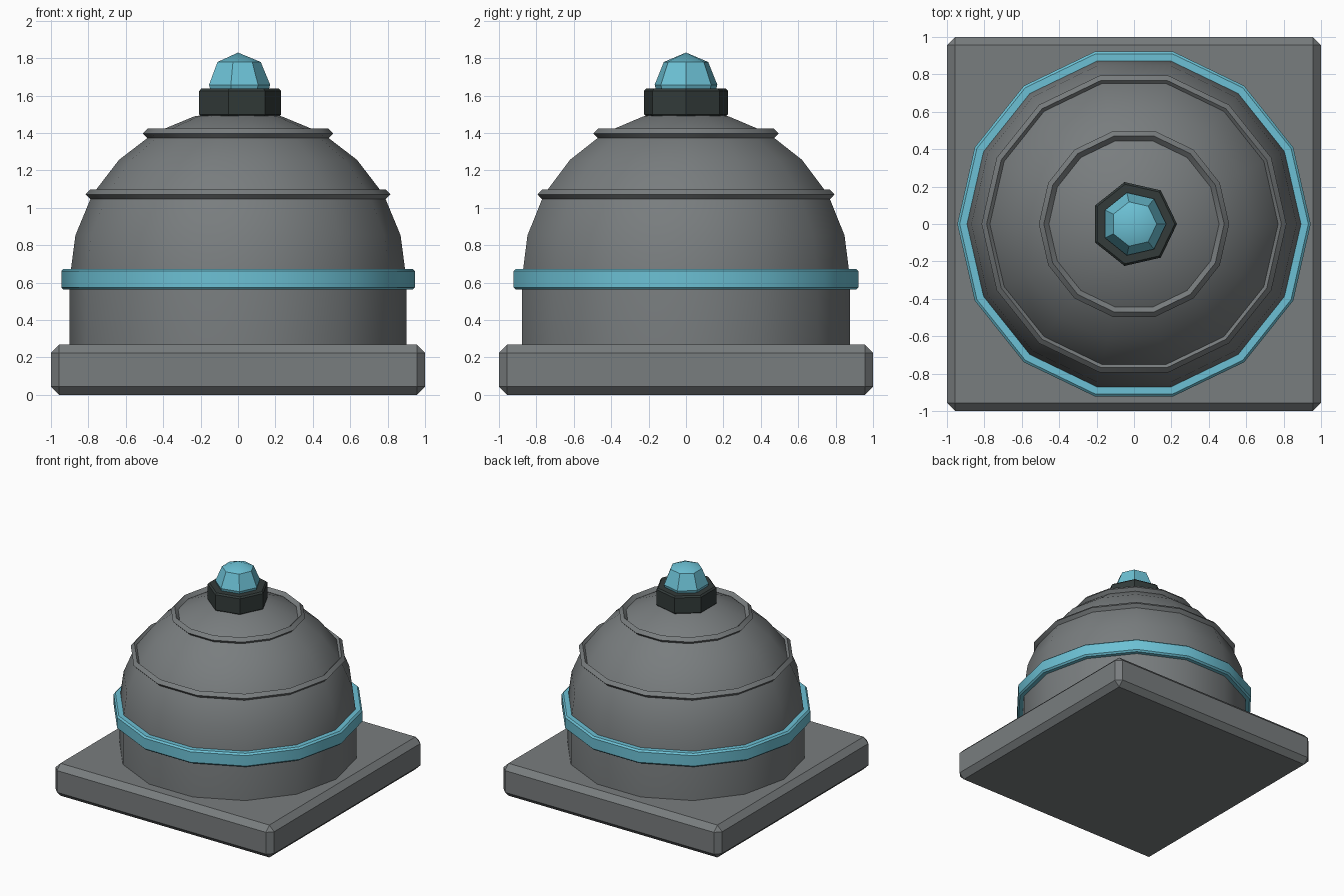
import bpy, bmesh, math
from mathutils import Vector

if "Cube" in bpy.data.objects:
    bpy.data.objects.remove(bpy.data.objects["Cube"])


def material(name, rgb):
    m = bpy.data.materials.new(name)
    m.diffuse_color = (*rgb, 1)
    m.use_nodes = True
    m.node_tree.nodes["Principled BSDF"].inputs["Base Color"].default_value = m.diffuse_color
    return m


GREY = material("grey stone", (0.19, 0.205, 0.21))
CYAN = material("cyan glow", (0.15, 0.53, 0.66))
DARK = material("dark metal", (0.033, 0.044, 0.042))


def finish(name, bm, mat, smooth=True):
    bmesh.ops.recalc_face_normals(bm, faces=bm.faces)
    mesh = bpy.data.meshes.new(name)
    bm.to_mesh(mesh)
    bm.free()
    mesh.materials.append(mat)
    ob = bpy.data.objects.new(name, mesh)
    bpy.context.collection.objects.link(ob)
    if smooth:
        bpy.ops.object.select_all(action='DESELECT')
        ob.select_set(True)
        bpy.context.view_layer.objects.active = ob
        bpy.ops.object.shade_smooth_by_angle(angle=math.radians(30))
    return ob


def lathe(name, profile, sides, mat, closed=False, smooth=True):
    """Spin (radius, z) points round the z axis; first vertex lies on +x."""
    bm = bmesh.new()
    rings = []
    for r, z in profile:
        if r < 1e-5:
            rings.append([bm.verts.new((0, 0, z))] * sides)
        else:
            rings.append([bm.verts.new((r * math.cos(a), r * math.sin(a), z))
                          for a in (2 * math.pi * i / sides for i in range(sides))])
    pairs = list(zip(rings, rings[1:]))
    if closed:
        pairs.append((rings[-1], rings[0]))
    for lo, hi in pairs:
        for i in range(sides):
            j = (i + 1) % sides
            loop = list(dict.fromkeys((lo[i], lo[j], hi[j], hi[i])))
            bm.faces.new(loop)
    if not closed:
        for ring in (rings[0], rings[-1]):
            if ring[0] is not ring[1]:
                bm.faces.new(ring)
    return finish(name, bm, mat, smooth)


def arc(radius, centre_z, steps, start=0):
    """Quarter circle profile from the equator up to the pole."""
    return [(radius * math.cos(a), centre_z + radius * math.sin(a))
            for a in (math.pi / 2 * i / steps for i in range(start, steps + 1))]


# Square base with chamfered edges
bm = bmesh.new()
bmesh.ops.create_cube(bm, size=1)
for v in bm.verts:
    v.co = Vector((v.co.x * 2, v.co.y * 2, (v.co.z + 0.5) * 0.268))
bmesh.ops.bevel(bm, geom=bm.edges[:], offset=0.044, segments=1, affect='EDGES')
finish("base_plate", bm, GREY, smooth=False)

# Drum and dome in one spun body
lathe("dome_body", [(0.9, 0.25)] + arc(0.9, 0.62, 6), 14, GREY)

# Glowing band with chamfered rims
lathe("glow_band", [(0.88, 0.562), (0.932, 0.562), (0.945, 0.575), (0.945, 0.661),
                    (0.932, 0.674), (0.88, 0.674)], 14, CYAN, closed=True)

# Raised trim rings with a diamond cross-section
for name, r, z in (("lower_trim_ring", 0.788, 1.072), ("upper_trim_ring", 0.482, 1.397)):
    d = 0.027
    lathe(name, [(r + d, z), (r, z + d), (r - d, z), (r, z - d)], 14, GREY, closed=True)

# Dark collar on top
lathe("lamp_collar", [(0.218, 1.487), (0.23, 1.499), (0.23, 1.625), (0.218, 1.637)],
      7, DARK)

# Lamp bulb
lathe("lamp_bulb", [(0.155, 1.6)] + arc(0.172, 1.658, 4)[::2], 7, CYAN).data.shade_smooth()
